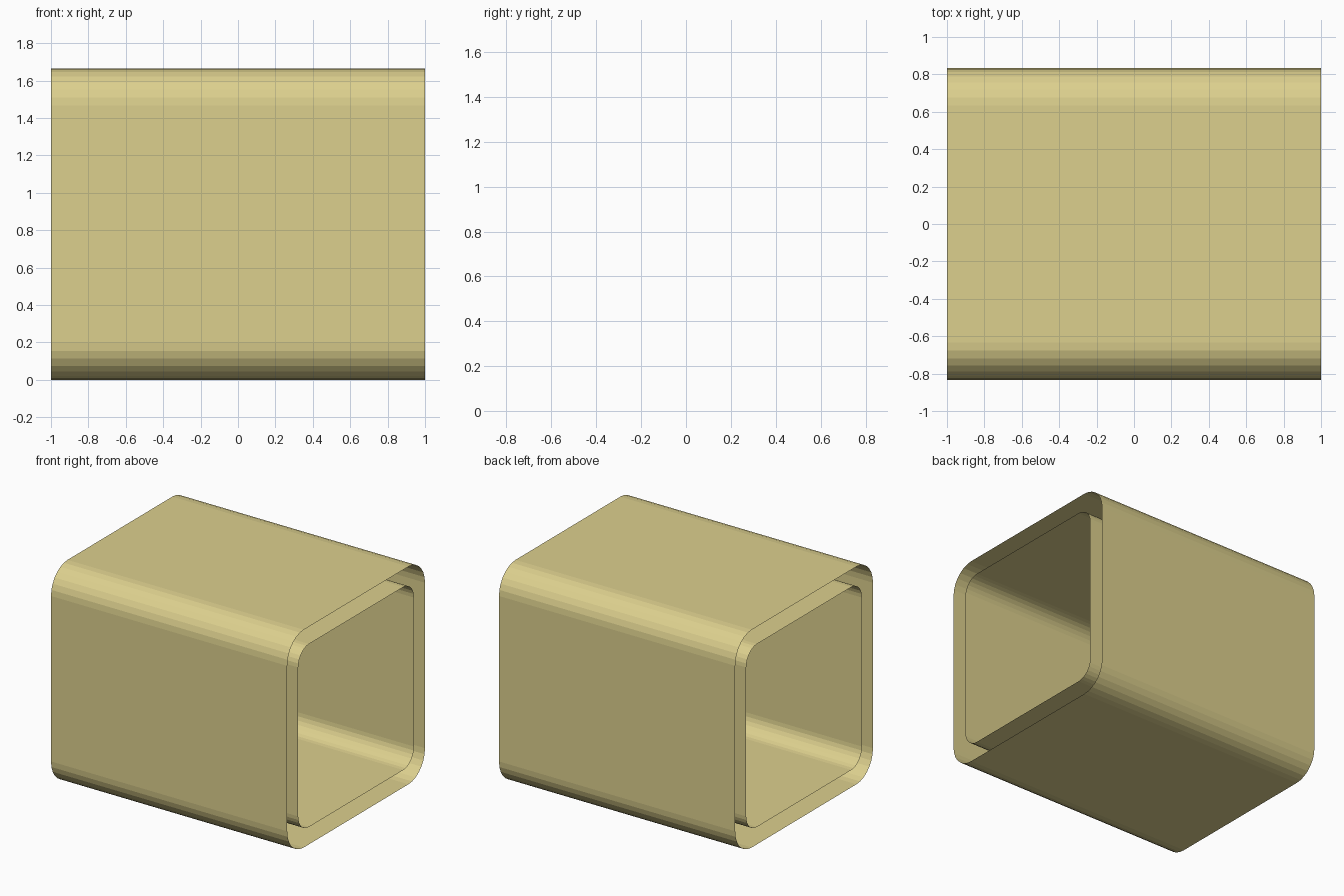
import bpy
import bmesh
from math import sin, cos, radians

if "Cube" in bpy.data.objects:
    bpy.data.objects.remove(bpy.data.objects["Cube"])

LENGTH, CENTRE_Z, CORNER_STEPS = 2.0, 0.833, 7

mat = bpy.data.materials.new("khaki")
mat.diffuse_color = (0.72, 0.63, 0.27, 1)
mat.use_nodes = True
mat.node_tree.nodes["Principled BSDF"].inputs["Base Color"].default_value = mat.diffuse_color


def rounded_square(half, radius):
    """Points (y, z) counter-clockwise around a square with round corners."""
    c = half - radius
    points = []
    for quarter, (sy, sz) in enumerate([(1, 1), (-1, 1), (-1, -1), (1, -1)]):
        for i in range(CORNER_STEPS + 1):
            a = radians(90 * (quarter + i / CORNER_STEPS))
            points.append((sy * c + radius * cos(a), sz * c + radius * sin(a)))
    return points


def open_sleeve(name, half, radius, inward=False):
    """Sweep the rounded square along x, leaving both ends open."""
    bm = bmesh.new()
    profile = rounded_square(half, radius)
    left, right = [[bm.verts.new((x, y, z + CENTRE_Z)) for y, z in profile]
                   for x in (-LENGTH / 2, LENGTH / 2)]
    n = len(profile)
    for i in range(n):
        j = (i + 1) % n
        bm.faces.new((left[i], right[i], right[j], left[j]))
    bm.normal_update()
    # face normals away from the axis, or toward it for the lining
    f = bm.faces[:][0]
    c = f.calc_center_median()
    outward = f.normal.y * c.y + f.normal.z * (c.z - CENTRE_Z) > 0
    if outward == inward:
        bmesh.ops.reverse_faces(bm, faces=bm.faces[:])
    mesh = bpy.data.meshes.new(name)
    bm.to_mesh(mesh)
    bm.free()
    mesh.materials.append(mat)
    obj = bpy.data.objects.new(name, mesh)
    bpy.context.collection.objects.link(obj)
    return obj


# Outer skin and inner lining of the square tube, with no end caps
open_sleeve("outer_wall", 0.833, 0.20)
open_sleeve("inner_wall", 0.70, 0.13, inward=True)
